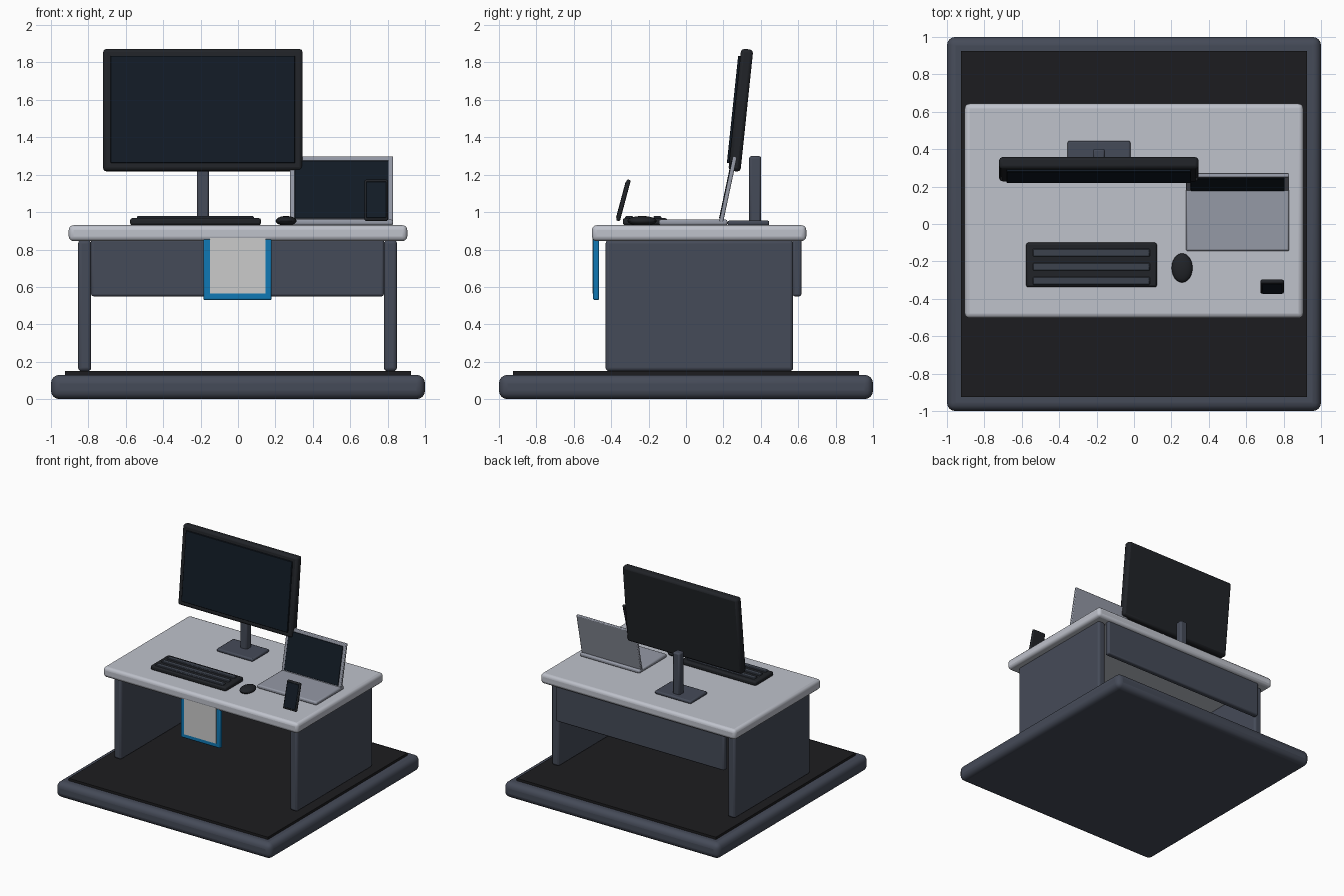
import bpy
from math import radians
from mathutils import Matrix, Vector

if "Cube" in bpy.data.objects:
    bpy.data.objects.remove(bpy.data.objects["Cube"])


def material(name, rgb):
    m = bpy.data.materials.new(name)
    m.diffuse_color = (*rgb, 1)
    m.use_nodes = True
    m.node_tree.nodes["Principled BSDF"].inputs["Base Color"].default_value = m.diffuse_color
    return m


SLATE = material("slate", (0.060, 0.070, 0.098))
MAT = material("floor_black", (0.012, 0.012, 0.014))
TOP = material("pale_grey", (0.52, 0.54, 0.60))
BLACK = material("soft_black", (0.015, 0.017, 0.021))
GLASS = material("screen_glass", (0.006, 0.011, 0.019))
SILVER = material("silver", (0.30, 0.32, 0.38))
KEYS = material("key_grey", (0.045, 0.055, 0.075))
BLUE = material("blue", (0.005, 0.19, 0.46))


def finish(ob, name, mat):
    ob.name = name
    if mat:
        ob.data.materials.append(mat)
    bpy.ops.object.shade_smooth_by_angle(angle=radians(35))
    return ob


def box(name, lo, hi, mat=None, bevel=0.0, segments=3, tilt=0):
    """Rounded box from corner to corner, tilted back about x at its centre."""
    lo, hi = Vector(lo), Vector(hi)
    bpy.ops.mesh.primitive_cube_add(size=1, location=(lo + hi) / 2)
    ob = bpy.context.object
    ob.data.transform(Matrix.Diagonal((*(hi - lo), 1)))
    if bevel:
        b = ob.modifiers.new("bevel", 'BEVEL')
        b.width, b.segments = bevel, segments
    ob.rotation_euler.x = radians(-tilt)
    return finish(ob, name, mat)


def display(name, centre, size, screen, proud, tilt, mat, bevel):
    """Tilted slab with a screen standing slightly proud of its front."""
    c, h = Vector(centre), Vector(size) / 2
    box(name, c - h, c + h, mat, bevel, 2, tilt)
    t = 0.01 + proud
    off = Matrix.Rotation(radians(-tilt), 3, 'X') @ Vector((0, -h.y - proud + t / 2, 0))
    s = Vector((screen[0], t, screen[1])) / 2
    box(name + "_screen", c + off - s, c + off + s, GLASS, 0.002, 1, tilt)


# Floor slab and mat
box("floor_base", (-1, -1, 0), (1, 1, 0.13), SLATE, 0.045, 4)
box("floor_mat", (-0.925, -0.925, 0.12), (0.925, 0.925, 0.15), MAT)

# Desk
box("desk_top", (-0.905, -0.503, 0.845), (0.905, 0.643, 0.93), TOP, 0.025, 3)
for side, x in (("left", -0.82), ("right", 0.815)):
    box("side_panel_" + side, (x - 0.035, -0.43, 0.15), (x + 0.035, 0.573, 0.85), SLATE, 0.018, 3)
box("back_panel", (-0.785, 0.57, 0.55), (0.78, 0.617, 0.855), SLATE, 0.012, 3)

# Blue hanging panel with a grey face
box("hanging_panel", (-0.185, -0.497, 0.53), (0.18, -0.464, 0.895), BLUE, 0.008, 2)
box("hanging_panel_face", (-0.15, -0.501, 0.565), (0.148, -0.49, 0.862))

# Monitor on its stand
box("monitor_foot", (-0.355, 0.222, 0.928), (-0.02, 0.445, 0.955), SLATE, 0.01, 2)
box("monitor_neck", (-0.22, 0.338, 0.94), (-0.155, 0.402, 1.30), SLATE, 0.012, 2)
display("monitor", (-0.188, 0.293, 1.545), (1.067, 0.065, 0.656), (0.985, 0.575), 0.012, 6, BLACK, 0.018)

# Keyboard with three key rows
box("keyboard", (-0.577, -0.338, 0.93), (0.123, -0.10, 0.968), BLACK, 0.012, 2)
for i in range(3):
    y = -0.153 - 0.0755 * i
    box(f"key_row_{i + 1}", (-0.54, y - 0.021, 0.955), (0.085, y + 0.021, 0.978), KEYS, 0.004, 1)

# Mouse
bpy.ops.mesh.primitive_uv_sphere_add(segments=24, ring_count=12, radius=1, location=(0.257, -0.235, 0.953))
bpy.context.object.data.transform(Matrix.Diagonal((0.056, 0.078, 0.026, 1)))
finish(bpy.context.object, "mouse", BLACK)

# Laptop
box("laptop_base", (0.278, -0.145, 0.93), (0.83, 0.222, 0.96), SILVER, 0.01, 2)
display("laptop_lid", (0.554, 0.224, 1.118), (0.552, 0.022, 0.365), (0.503, 0.315), 0.004, 12, SILVER, 0.006)

# Phone leaning back
display("phone", (0.739, -0.335, 1.063), (0.126, 0.022, 0.228), (0.108, 0.20), 0.003, 15, BLACK, 0.009)
